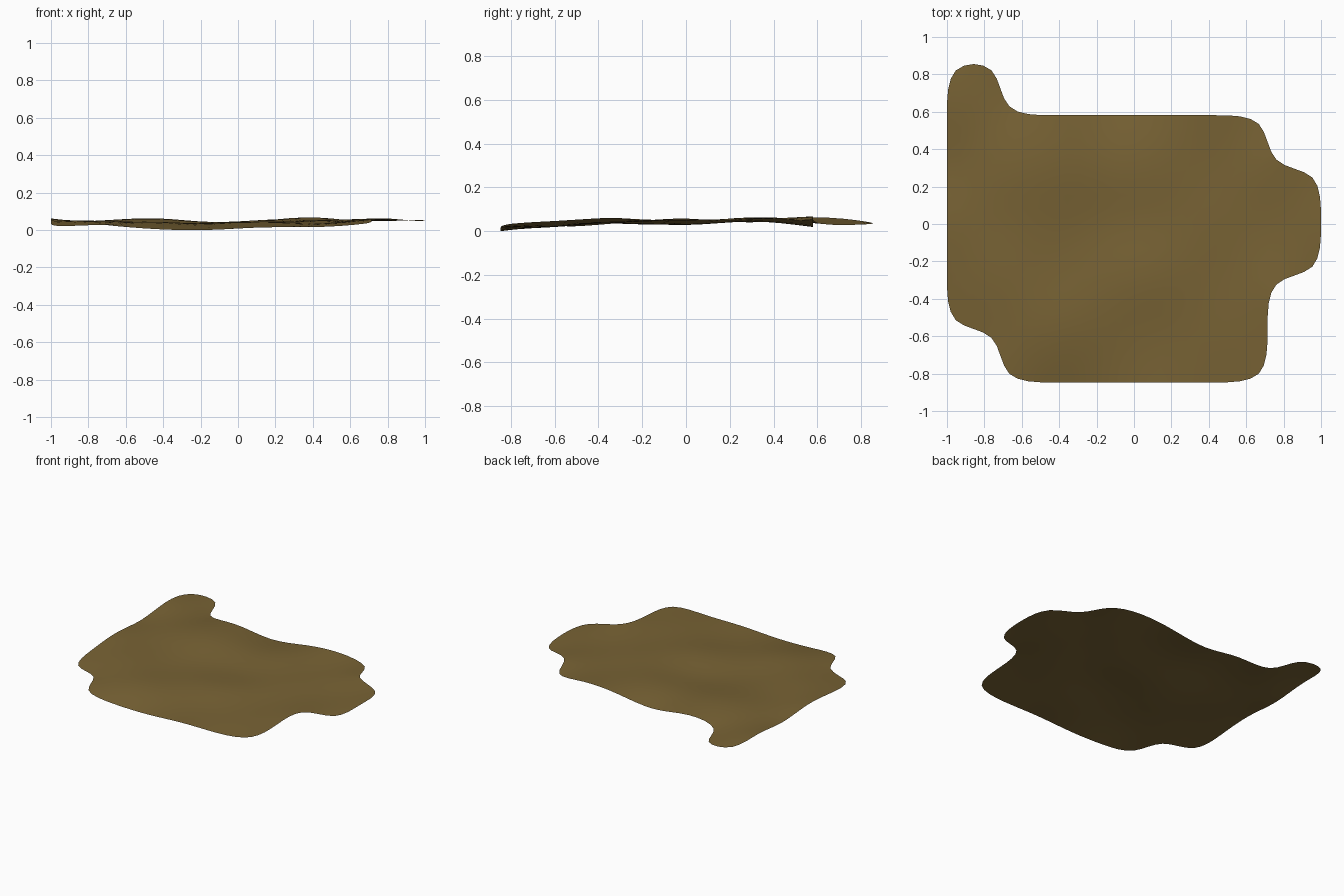
import bpy, bmesh

if "Cube" in bpy.data.objects:
    bpy.data.objects.remove(bpy.data.objects["Cube"])

CELL = 2 / 7
X0, Y0 = -1.0, -0.847
MID, GAIN = 0.032, 1.55

# Cells kept in each row, front to back: (first column, last column)
ROWS = [(1, 5), (0, 5), (0, 6), (0, 6), (0, 5), (0, 0)]

# Gentle ripple heights at the grid corners, front to back
H = [
    [.020, .022, .006, .003, .018, .012, .028, .03],
    [.015, .025, .050, .020, .010, .030, .035, .03],
    [.030, .050, .015, .035, .048, .020, .050, .03],
    [.050, .025, .030, .012, .020, .050, .025, .045],
    [.020, .045, .058, .035, .050, .030, .055, .03],
    [.055, .020, .050, .003, .040, .056, .025, .03],
    [.030, .025, .03, .03, .03, .03, .03, .03],
]

# Coarse sheet of square cells
bm = bmesh.new()
verts = {}


def corner(c, r):
    if (c, r) not in verts:
        z = MID + GAIN * (H[r][c] - MID)
        verts[c, r] = bm.verts.new((X0 + c * CELL, Y0 + r * CELL, z))
    return verts[c, r]


for r, (first, last) in enumerate(ROWS):
    for c in range(first, last + 1):
        bm.faces.new([corner(c, r), corner(c + 1, r),
                      corner(c + 1, r + 1), corner(c, r + 1)])

mesh = bpy.data.meshes.new("ground_patch")
bm.to_mesh(mesh)
bm.free()
patch = bpy.data.objects.new("ground_patch", mesh)
bpy.context.collection.objects.link(patch)

# Rounded outline and soft ripples
sub = patch.modifiers.new("soften", 'SUBSURF')
sub.levels = sub.render_levels = 2
for p in mesh.polygons:
    p.use_smooth = True

# Brown earth colour
mat = bpy.data.materials.new("earth")
mat.diffuse_color = (0.19, 0.125, 0.035, 1)
mat.use_nodes = True
mat.node_tree.nodes["Principled BSDF"].inputs["Base Color"].default_value = mat.diffuse_color
mesh.materials.append(mat)

# Rest the lowest point on the floor
deps = bpy.context.evaluated_depsgraph_get()
ev = patch.evaluated_get(deps)
low = min(v.co.z for v in ev.data.vertices)
for v in mesh.vertices:
    v.co.z -= low
